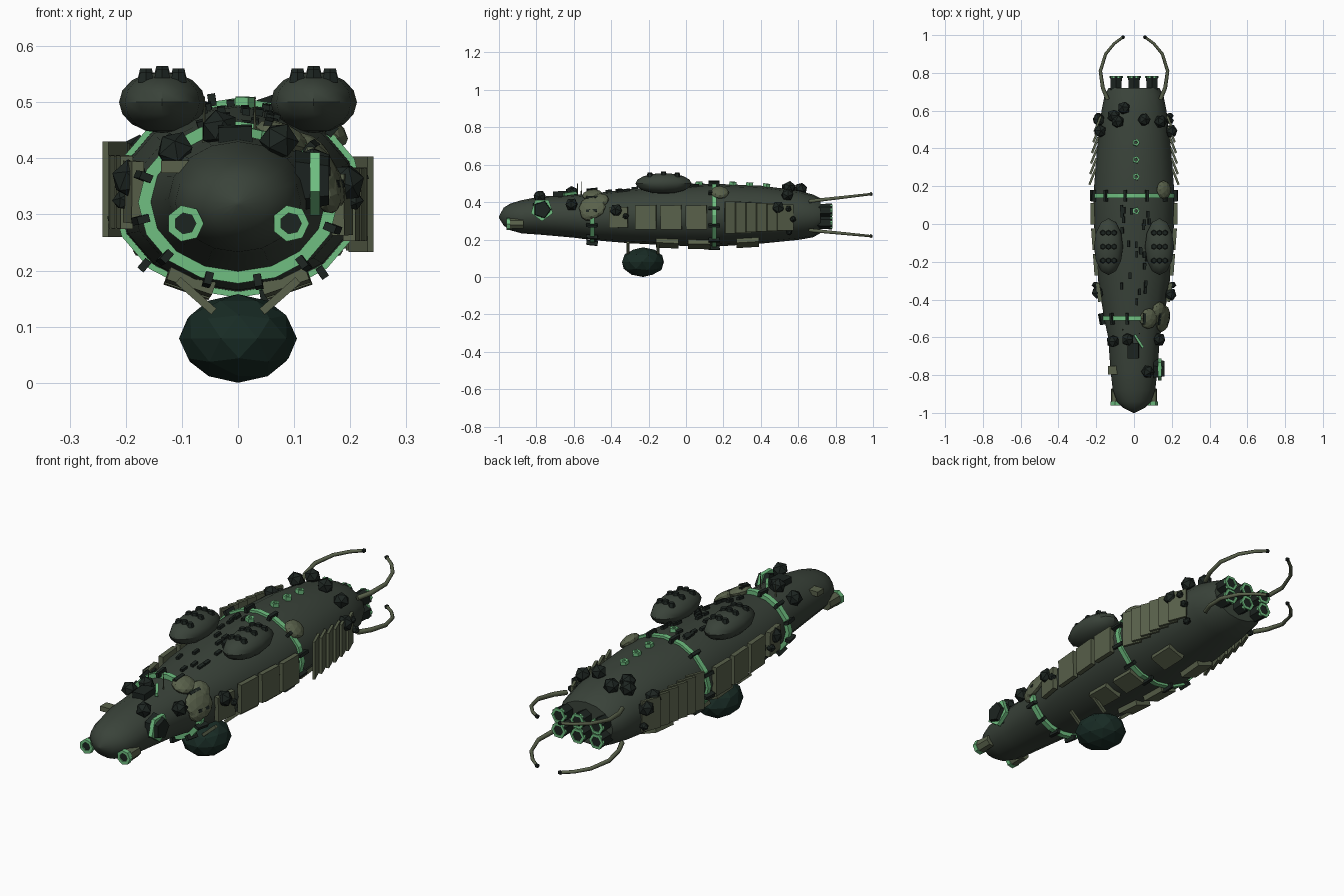
import bpy, bmesh, math, random
from math import pi, sin, cos, radians
from mathutils import Matrix, Vector

if "Cube" in bpy.data.objects:
    bpy.data.objects.remove(bpy.data.objects["Cube"])

random.seed(4)

def mat(name, c):
    m = bpy.data.materials.new(name)
    m.diffuse_color = (*c, 1)
    m.use_nodes = True
    m.node_tree.nodes["Principled BSDF"].inputs["Base Color"].default_value = m.diffuse_color
    return m

HULL = mat("hull_green", (0.042, 0.056, 0.042))
OLIVE = mat("olive", (0.10, 0.12, 0.07))
DARK = mat("dark", (0.012, 0.018, 0.015))
GLOW = mat("bright_green", (0.16, 0.52, 0.22))
BELLY = mat("deep_green", (0.009, 0.024, 0.018))

# hull stations: y, half width, z low, z high
ST = [(-1, .004, .316, .324), (-.975, .055, .275, .37), (-.94, .09, .25, .392), (-.88, .112, .233, .41),
      (-.78, .124, .226, .43), (-.6, .137, .21, .438), (-.5, .158, .197, .446), (-.3, .19, .18, .47),
      (0, .212, .165, .492), (.15, .215, .162, .498), (.4, .196, .178, .488), (.6, .172, .198, .462),
      (.68, .156, .212, .44), (.72, .135, .235, .42)]

def station(y):
    for a, b in zip(ST, ST[1:]):
        if y <= b[0]:
            t = max(0, (y - a[0]) / (b[0] - a[0]))
            return [a[i] + (b[i] - a[i]) * t for i in (1, 2, 3)]
    return list(ST[-1][1:])

def skin(y, a, off=0):
    w, lo, hi = station(y)
    h = (hi - lo) / 2
    n = Vector((cos(a) / w, 0, sin(a) / h)).normalized()
    return Vector((w * cos(a), y, (lo + hi) / 2 + h * sin(a))) + n * off

def on_hull(y, deg, off=0):
    """Frame on the hull skin: local Z outward, local Y along the hull."""
    a = radians(deg)
    ty = (skin(y + .03, a) - skin(y - .03, a)).normalized()
    ta = (skin(y, a + .05) - skin(y, a - .05)).normalized()
    n = ty.cross(ta).normalized()
    if n.dot(Vector((cos(a), 0, sin(a)))) < 0:
        n = -n
    m = Matrix((ty.cross(n), ty, n)).transposed().to_4x4()
    return Matrix.Translation(skin(y, a) + n * off) @ m

def top_deg(y, x):
    return math.degrees(math.acos(max(-1, min(1, x / station(y)[0]))))

class Part:
    def __init__(self): self.bm = bmesh.new()
    def box(self, m, sx, sy, sz):
        bmesh.ops.create_cube(self.bm, size=1, matrix=m @ Matrix.Diagonal((sx, sy, sz, 1)))
    def ball(self, m, rx, ry, rz, sub=1):
        bmesh.ops.create_icosphere(self.bm, subdivisions=sub, radius=1, matrix=m @ Matrix.Diagonal((rx, ry, rz, 1)))
    def cyl(self, m, r1, r2, h, n=6):
        bmesh.ops.create_cone(self.bm, cap_ends=True, segments=n, radius1=r1, radius2=r2, depth=h, matrix=m)
    def loft(self, rings, closed=False):
        vs = [[self.bm.verts.new(p) for p in r] for r in rings]
        for a, b in zip(vs, vs[1:] + (vs[:1] if closed else [])):
            for i in range(len(a)):
                j = (i + 1) % len(a)
                self.bm.faces.new((a[i], a[j], b[j], b[i]))
        if not closed:
            self.bm.faces.new(vs[0]); self.bm.faces.new(vs[-1])
    def ring(self, m, ro, ri, h, n=6):
        self.loft([[m @ Vector((r * cos(2*pi*i/n), r * sin(2*pi*i/n), z)) for i in range(n)]
                   for r, z in ((ro, -h/2), (ro, h/2), (ri, h/2), (ri, -h/2))], True)
    def done(self, name, material, smooth=False):
        bmesh.ops.recalc_face_normals(self.bm, faces=self.bm.faces)
        me = bpy.data.meshes.new(name)
        self.bm.to_mesh(me); self.bm.free()
        o = bpy.data.objects.new(name, me)
        bpy.context.collection.objects.link(o)
        me.materials.append(material)
        if smooth:
            bpy.ops.object.select_all(action='DESELECT')
            o.select_set(True); bpy.context.view_layer.objects.active = o
            bpy.ops.object.shade_smooth_by_angle(angle=radians(35))
        return o

def at(x, y, z): return Matrix.Translation((x, y, z))
FWD = Matrix.Rotation(pi/2, 4, 'X')      # local Z to -y
SIDE = Matrix.Rotation(pi/2, 4, 'Y')     # local Z to +x
TAU = [2*pi*i/16 for i in range(16)]

# hull
p = Part()
p.loft([[skin(s[0], a) for a in TAU] for s in ST])
p.done("hull", HULL, True)

# bright bands around the hull and their clamps
band, clamp = Part(), Part()
for y, t in ((-.5, .02), (.15, .01)):
    band.loft([[skin(y, a, o) + Vector((0, d, 0)) for a in TAU]
               for d, o in ((-.012, t), (.012, t), (.012, -.01), (-.012, -.01))], True)
    for k in range(12):
        clamp.box(on_hull(y, k*30 + 12, t), .014, .06, .022)
band.done("hull_bands", GLOW)
clamp.done("band_clamps", DARK)

# top pods with domed caps
pod, caps = Part(), Part()
for s in (-1, 1):
    bmesh.ops.create_uvsphere(pod.bm, u_segments=12, v_segments=8, radius=1,
        matrix=at(s*.135, -.12, .5) @ Matrix.Diagonal((.077, .15, .055, 1)))
    for i in (-1, 0, 1):
        for j in (-1, 0, 1):
            caps.cyl(at(s*.135 + i*.029, -.12 + j*.073, .556 - .005*i*i - .007*j*j), .017, .012, .018)
pod.done("top_pods", HULL, True)
caps.done("pod_caps", DARK)

# belly bulb and its struts
p = Part()
p.ball(at(0, -.23, .079) @ Matrix.Rotation(.3, 4, 'Z'), .104, .117, .079, 2)
p.done("belly_bulb", BELLY)
p = Part()
for sx in (-1, 1):
    for sy in (-1, 1):
        p.box(at(sx*.075, -.23 + sy*.08, .155) @ Matrix.Rotation(sx*.85, 4, 'Y'), .014, .014, .085)
p.done("bulb_struts", OLIVE)

# side armour plates, flared gill slats and belly plates
plate, gill = Part(), Part()
for s in (-1, 1):
    dz = .318 if s > 0 else .34
    for y in (-.36, -.215, -.08, .055):
        h, l = (.11, .1) if y < -.3 else (.13, .113)
        m = on_hull(y, 0 if s > 0 else 180, .006)
        m.translation.z = dz
        plate.box(m, h, l, .022)
    for k in range(6):
        y = .25 + k*.056
        x = station(y)[0] + .012
        gill.box(at(s*x, y, dz + (0 if s > 0 else .005)) @ Matrix.Rotation(s*.38, 4, 'Z'), .012, .09, .17 - .006*k)
    for y in (-.1, .07, .33):
        plate.box(on_hull(y, 270 + s*24, .004), .085, .12, .025)
plate.done("armour_plates", OLIVE)
gill.done("gill_slats", OLIVE)

# round patches
p = Part()
for y, d, r in ((-.5, 22, .066), (-.5, 62, .05), (-.46, 40, .045), (.18, 44, .045), (-.52, 8, .04)):
    p.ball(on_hull(y, d, .008), r, r*1.1, .024, 2)
p.done("round_patches", OLIVE)

# dark barnacle balls
p = Part()
for x, y in ((-.17, .55), (-.1, .57), (-.05, .61), (-.08, .54), (-.165, .49), (.05, .55), (.13, .54),
             (.18, .49), (-.175, -.36), (.175, -.37), (.12, -.61), (-.1, -.62), (-.03, -.61), (.065, -.78)):
    p.ball(on_hull(y, top_deg(y, x), .018), .036, .036, .034)
for y, d in ((-.32, 0), (.57, -8), (.545, 12), (.55, -35), (-.32, 180), (.57, 190)):
    p.ball(on_hull(y, d, .016), .018, .018, .022)
p.done("barnacles", DARK)

# small deck fittings
p = Part()
p.box(on_hull(-.67, 92, .008), .06, .08, .03)
for k in range(24):
    y = random.uniform(-.45, .12)
    p.box(on_hull(y, random.uniform(66, 114), .004), .014, .034, .012)
p.done("deck_fittings", DARK)
p = Part()
for y in (.07, .25, .34, .43):
    p.ring(on_hull(y, 87, .006), .02, .009, .018, 5)
p.box(on_hull(-.62, 80, .01) @ Matrix.Rotation(.6, 4, 'Z'), .012, .08, .016)
p.done("deck_studs", GLOW)
p = Part()
p.box(at(-.112, -.775, .385), .05, .045, .022)
for x, y in ((-.06, -.56), (.03, -.58)):
    p.cyl(at(x, y, .465), .004, .001, .09, 4)
p.done("nose_box_and_aerials", OLIVE)

# headlights
body, rim, lens = Part(), Part(), Part()
for s in (-1, 1):
    body.cyl(at(s*.094, -.91, .284) @ FWD, .027, .03, .08, 7)
    rim.ring(at(s*.094, -.95, .284) @ FWD, .033, .019, .02, 7)
    lens.cyl(at(s*.094, -.947, .284) @ FWD, .02, .02, .016, 7)

# side porthole
m = at(.137, -.77, .36) @ SIDE
rim.ring(m, .062, .044, .018, 5)
lens.cyl(m @ at(0, 0, -.005), .058, .045, .06, 5)

# rear thruster cluster
for x in (-.095, 0, .095):
    for z in (.29, .357):
        lens.cyl(at(x, .74, z) @ FWD, .036, .032, .08)
        rim.ring(at(x, .778, z) @ FWD, .036, .024, .012)
body.done("headlight_bodies", OLIVE)
rim.done("bright_rims", GLOW)
lens.done("lenses_and_thrusters", DARK)

# tail feelers
tips = Part()
cu = bpy.data.curves.new("tail_feelers", 'CURVE')
cu.dimensions, cu.bevel_depth, cu.bevel_resolution, cu.resolution_u = '3D', .011, 1, 4
cu.use_fill_caps = True
for s in (-1, 1):
    for z0, z1 in ((.405, .443), (.25, .218)):
        path = [(.14, .66), (.165, .72), (.178, .81), (.15, .9), (.105, .955), (.058, .99)]
        sp = cu.splines.new('POLY')
        sp.points.add(len(path) - 1)
        for q, (x, y) in zip(sp.points, path):
            t = (y - .66) / .33
            q.co = (s*x, y, z0 + (z1 - z0)*t, 1)
            q.radius = 1 - .35*t
        tips.ball(at(s*.058, .989, z1), .011, .011, .011)
o = bpy.data.objects.new("tail_feelers", cu)
bpy.context.collection.objects.link(o)
cu.materials.append(OLIVE)
tips.done("feeler_tips", DARK)
